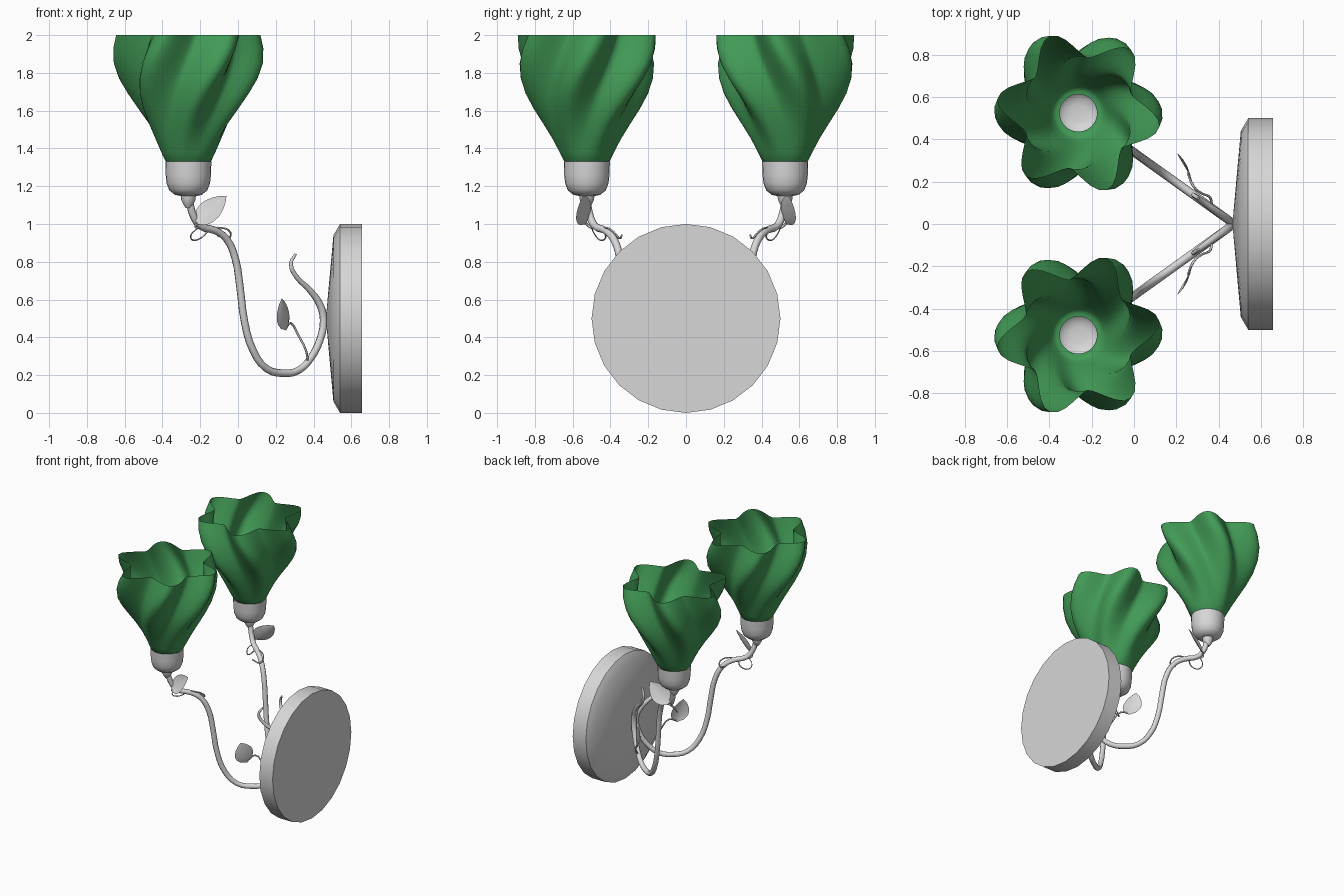
import bpy, bmesh
from math import sin, cos, pi, radians
from mathutils import Vector, Matrix

old = bpy.data.objects.get("Cube")
if old:
    bpy.data.objects.remove(old)


def material(name, rgb):
    m = bpy.data.materials.new(name)
    m.use_nodes = True
    m.diffuse_color = (*rgb, 1)
    m.node_tree.nodes["Principled BSDF"].inputs["Base Color"].default_value = (*rgb, 1)
    return m


METAL = material("pale metal", (0.68, 0.68, 0.68))
GLASS = material("green glass", (0.055, 0.33, 0.095))
LAMP = Vector((-0.263, 0.525, 0))


def finish(ob, mat, mirrored=True, angle=40):
    ob.data.materials.clear()
    ob.data.materials.append(mat)
    bpy.ops.object.select_all(action='DESELECT')
    ob.select_set(True)
    bpy.context.view_layer.objects.active = ob
    bpy.ops.object.shade_smooth_by_angle(angle=radians(angle))
    if mirrored:
        mod = ob.modifiers.new("other_side", 'MIRROR')
        mod.use_axis = (False, True, False)
        mod.use_mirror_merge = False
    return ob


def rings_mesh(name, rings, mat, closed=True, caps=(), **kw):
    """Skin a stack of equal-length point rings; caps lists the rings to fill."""
    bm = bmesh.new()
    loops = [[bm.verts.new(p) for p in ring] for ring in rings]
    n = len(loops[0])
    for a, b in zip(loops, loops[1:]):
        for i in range(n if closed else n - 1):
            j = (i + 1) % n
            bm.faces.new((a[i], a[j], b[j], b[i]))
    for c in caps:
        bm.faces.new(loops[c] if c else loops[c][::-1])
    me = bpy.data.meshes.new(name)
    bm.to_mesh(me)
    bm.free()
    ob = bpy.data.objects.new(name, me)
    bpy.context.collection.objects.link(ob)
    return finish(ob, mat, **kw)


def circle(r, z, n):
    return [Vector((r * cos(2 * pi * i / n), r * sin(2 * pi * i / n), z)) for i in range(n)]


def lathe(name, profile):
    rings_mesh(name, [[LAMP + p for p in circle(r, z, 24)] for r, z in profile],
               METAL, caps=(0,))


def tube(name, pts, radius, tip=1.0, sides=2):
    """Round tube along a smooth path; the first point has the tip scale."""
    cu = bpy.data.curves.new(name, 'CURVE')
    cu.dimensions = '3D'
    cu.bevel_depth = radius
    cu.bevel_resolution = sides
    cu.resolution_u = 3
    cu.use_fill_caps = True
    sp = cu.splines.new('BEZIER')
    sp.bezier_points.add(len(pts) - 1)
    for i, (bp, p) in enumerate(zip(sp.bezier_points, pts)):
        bp.co = p
        bp.handle_left_type = bp.handle_right_type = 'AUTO'
        bp.radius = min(1, tip + (1 - tip) * i / 4)
    ob = bpy.data.objects.new(name, cu)
    bpy.context.collection.objects.link(ob)
    bpy.ops.object.select_all(action='DESELECT')
    ob.select_set(True)
    bpy.context.view_layer.objects.active = ob
    bpy.ops.object.convert(target='MESH')
    return finish(bpy.context.object, METAL, angle=70)


def leaf(name, base, tip, side, width, cup):
    """Broad, slightly cupped blade."""
    base, tip, side = Vector(base), Vector(tip), Vector(side).normalized()
    normal = (tip - base).cross(side).normalized()
    rows = []
    for k in range(9):
        t = k / 8
        w = width * (sin(pi * t ** 0.8) ** 0.75 if 0 < k < 8 else 0.02)
        mid = base.lerp(tip, t)
        rows.append([mid + side * w * u + normal * cup * (w / width) * (u * u - 0.5)
                     for u in (-1, -0.5, 0, 0.5, 1)])
    return rings_mesh(name, rows, METAL, closed=False, angle=60)


# Round wall plate, axis along x, with a shallow domed front
turn = Matrix.Translation((0, 0, 0.5)) @ Matrix.Rotation(-pi / 2, 4, 'Y')
plate = [(0.5, -0.657), (0.5, -0.54), (0.44, -0.505), (0.22, -0.485), (0.03, -0.468)]
rings_mesh("wall_plate", [[turn @ p for p in circle(r, h, 24)] for r, h in plate],
           METAL, caps=(0, -1), mirrored=False, angle=35)

# Curled arms, each lying in a vertical plane through the plate centre
path = [(0.305, 0.84), (0.28, 0.79), (0.31, 0.72), (0.38, 0.65), (0.435, 0.57),
        (0.453, 0.49), (0.435, 0.39), (0.385, 0.29), (0.32, 0.225), (0.24, 0.21),
        (0.15, 0.235), (0.08, 0.33), (0.035, 0.48), (0.01, 0.67), (-0.015, 0.82),
        (-0.06, 0.92), (-0.12, 0.965), (-0.2, 0.99), (-0.235, 1.04), (-0.258, 1.12)]
tube("arm", [(x, (0.473 - x) * 0.717, z) for x, z in path], 0.02, tip=0.35)

# Rounded lamp cup, open at the top, and the small knob below it
lathe("lamp_cup", [(0.004, 1.147), (0.04, 1.148), (0.07, 1.154), (0.1, 1.177),
                   (0.115, 1.215), (0.12, 1.26), (0.122, 1.33)])
lathe("cup_knob", [(0.014, 1.085), (0.024, 1.1), (0.037, 1.125), (0.04, 1.147)])

# Twisted six-lobed flower shade: height, ridge radius, valley radius
shade = [(1.32, 0.088, 0.088), (1.32, 0.106, 0.106), (1.335, 0.122, 0.122),
         (1.38, 0.146, 0.14), (1.45, 0.182, 0.168), (1.53, 0.23, 0.198),
         (1.61, 0.283, 0.226), (1.69, 0.333, 0.247), (1.77, 0.372, 0.26),
         (1.85, 0.395, 0.266), (1.93, 0.398, 0.267), (2.0, 0.388, 0.264)]
rings = []
for z, ridge, valley in shade:
    spin = radians(50 + 58 * (2 - z) / 0.68)
    ring = []
    for i in range(72):
        a = 2 * pi * i / 72
        wave = (0.5 + 0.5 * cos(6 * a + 0.35 * sin(6 * a))) ** 0.7
        r = valley + (ridge - valley) * wave
        ring.append(LAMP + Vector((r * cos(a + spin), r * sin(a + spin), z)))
    rings.append(ring)
rings_mesh("flower_shade", rings, GLASS, angle=50)

# Leaves with thin stems and tendrils
leaf("upper_leaf", (-0.22, 0.53, 1.0), (-0.062, 0.545, 1.148), (0.58, 0.55, -0.58), 0.07, 0.015)
leaf("lower_leaf", (0.255, 0.245, 0.437), (0.232, 0.3, 0.605), (-0.42, 0.85, -0.25), 0.075, 0.015)
tube("lower_leaf_stem", [(0.256, 0.24, 0.45), (0.28, 0.18, 0.475), (0.32, 0.145, 0.41),
                         (0.36, 0.125, 0.33), (0.37, 0.08, 0.27)], 0.006, sides=1)
tube("upper_leaf_stem", [(-0.215, 0.53, 1.005), (-0.225, 0.51, 0.985), (-0.2, 0.485, 0.98)],
     0.007, sides=1)
tube("tendril", [(-0.21, 0.5, 0.98), (-0.25, 0.48, 0.94), (-0.24, 0.455, 0.915),
                 (-0.19, 0.425, 0.93), (-0.15, 0.435, 0.97), (-0.09, 0.42, 0.98),
                 (-0.04, 0.38, 0.955), (-0.05, 0.355, 0.925), (-0.11, 0.34, 0.94)],
     0.005, tip=0.6, sides=1)
